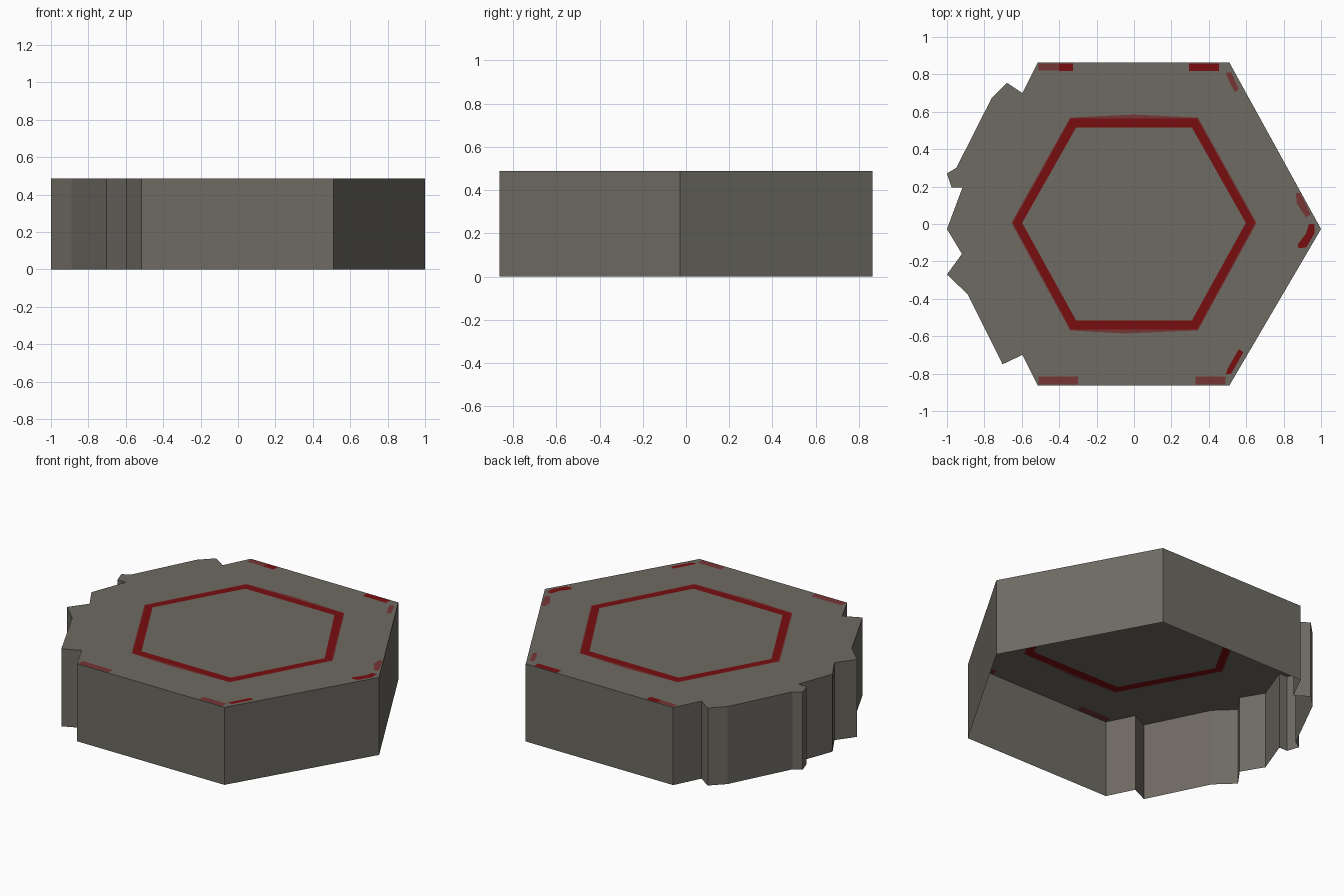
import bpy, bmesh
from mathutils import Vector

if "Cube" in bpy.data.objects:
    bpy.data.objects.remove(bpy.data.objects["Cube"])

H = 0.487


def material(name, rgb):
    m = bpy.data.materials.new(name)
    m.diffuse_color = (*rgb, 1)
    m.use_nodes = True
    m.node_tree.nodes["Principled BSDF"].inputs["Base Color"].default_value = m.diffuse_color
    return m


MATS = [material("stone grey", (0.158, 0.146, 0.125)),
        material("dark red", (0.19, 0.004, 0.005)),
        material("faded red", (0.18, 0.036, 0.036))]


def make_object(name, bm):
    mesh = bpy.data.meshes.new(name)
    bm.to_mesh(mesh)
    bm.free()
    for m in MATS:
        mesh.materials.append(m)
    ob = bpy.data.objects.new(name, mesh)
    bpy.context.collection.objects.link(ob)


def loop(bm, pts):
    return [bm.verts.new((x, y, H)) for x, y in pts]


def edges_of(bm, vs):
    out = []
    for a, b in zip(vs, vs[1:] + vs[:1]):
        out.append(bm.edges.get((a, b)) or bm.edges.new((a, b)))
    return out


def rect(x0, x1, y0, y1):
    return [(x0, y0), (x1, y0), (x1, y1), (x0, y1)]


def hexagon(tip, cx, top):
    """Flat-topped hexagon with a mid point on its top and bottom sides."""
    return [(tip, 0.006), (cx, top), (0, top), (-cx, top),
            (-tip, 0.006), (-cx, -top), (0, -top), (cx, -top)]


# Outline, with the broken left edge
outline = [(1, -0.027), (0.51, 0.863), (-0.515, 0.863), (-0.597, 0.70), (-0.68, 0.755),
           (-0.76, 0.675), (-0.95, 0.30), (-1, 0.27), (-0.975, 0.195), (-0.917, 0.195),
           (-1, -0.027), (-0.92, -0.16), (-1, -0.27), (-0.89, -0.375), (-0.703, -0.75),
           (-0.597, -0.70), (-0.515, -0.863), (0.51, -0.863)]

# Worn paint patches near the corners: (material, polygon)
patches = [
    (2, rect(-0.51, -0.402, 0.82, 0.859)),
    (1, rect(-0.40, -0.325, 0.818, 0.859)),
    (1, rect(0.295, 0.455, 0.818, 0.859)),
    (2, [(0.49, 0.81), (0.52, 0.81), (0.56, 0.72), (0.54, 0.705), (0.51, 0.76)]),
    (2, [(0.865, 0.165), (0.89, 0.165), (0.945, 0.05), (0.92, 0.035), (0.87, 0.11)]),
    (1, [(0.935, 0), (0.965, 0), (0.965, -0.05), (0.92, -0.125), (0.88, -0.13),
         (0.875, -0.11), (0.92, -0.05)]),
    (1, [(0.56, -0.67), (0.585, -0.685), (0.52, -0.80), (0.49, -0.805), (0.50, -0.775)]),
    (2, rect(0.33, 0.49, -0.859, -0.815)),
    (2, rect(-0.51, -0.30, -0.859, -0.815)),
]

# Top plate: grey surround filled around the painted cut-outs
bm = bmesh.new()
edges = edges_of(bm, loop(bm, outline))
fringe_pts = hexagon(0.656, 0.342, 0.569)
fringe_pts[2], fringe_pts[6] = (0, 0.585), (-0.05, -0.585)
fringe = loop(bm, fringe_pts)
edges += edges_of(bm, fringe)
cutouts = []
for mat, pts in patches:
    vs = loop(bm, pts)
    edges += edges_of(bm, vs)
    cutouts.append((mat, vs))
bmesh.ops.triangle_fill(bm, edges=edges, use_beauty=True, normal=Vector((0, 0, 1)))


# Drop any fill inside the cut-outs so they can be painted
def inside(p, poly):
    hit = False
    for a, b in zip(poly, poly[1:] + poly[:1]):
        if (a.co.y > p.y) != (b.co.y > p.y):
            if p.x < a.co.x + (p.y - a.co.y) * (b.co.x - a.co.x) / (b.co.y - a.co.y):
                hit = not hit
    return hit


holes = [vs for _, vs in cutouts] + [fringe]
extra = [f for f in bm.faces if any(inside(f.calc_center_median(), h) for h in holes)]
bmesh.ops.delete(bm, geom=extra, context='FACES_ONLY')
for mat, vs in cutouts:
    bm.faces.new(vs).material_index = mat

# Red hexagon ring with faded fringe, and the grey centre
ring_out = loop(bm, hexagon(0.648, 0.338, 0.565))
ring_in = loop(bm, hexagon(0.598, 0.31, 0.515))
for a, b, mat in ((fringe, ring_out, 2), (ring_out, ring_in, 1)):
    for i in range(8):
        j = (i + 1) % 8
        bm.faces.new((a[i], a[j], b[j], b[i])).material_index = mat
bm.faces.new(ring_in)
for f in bm.faces:
    f.normal_update()
    if f.normal.z < 0:
        f.normal_flip()
make_object("tile_top", bm)

# Side walls, open underneath
bm = bmesh.new()
top = loop(bm, outline)
low = [bm.verts.new((x, y, 0)) for x, y in outline]
for i in range(len(top)):
    j = (i + 1) % len(top)
    bm.faces.new((low[i], low[j], top[j], top[i]))
make_object("tile_walls", bm)
